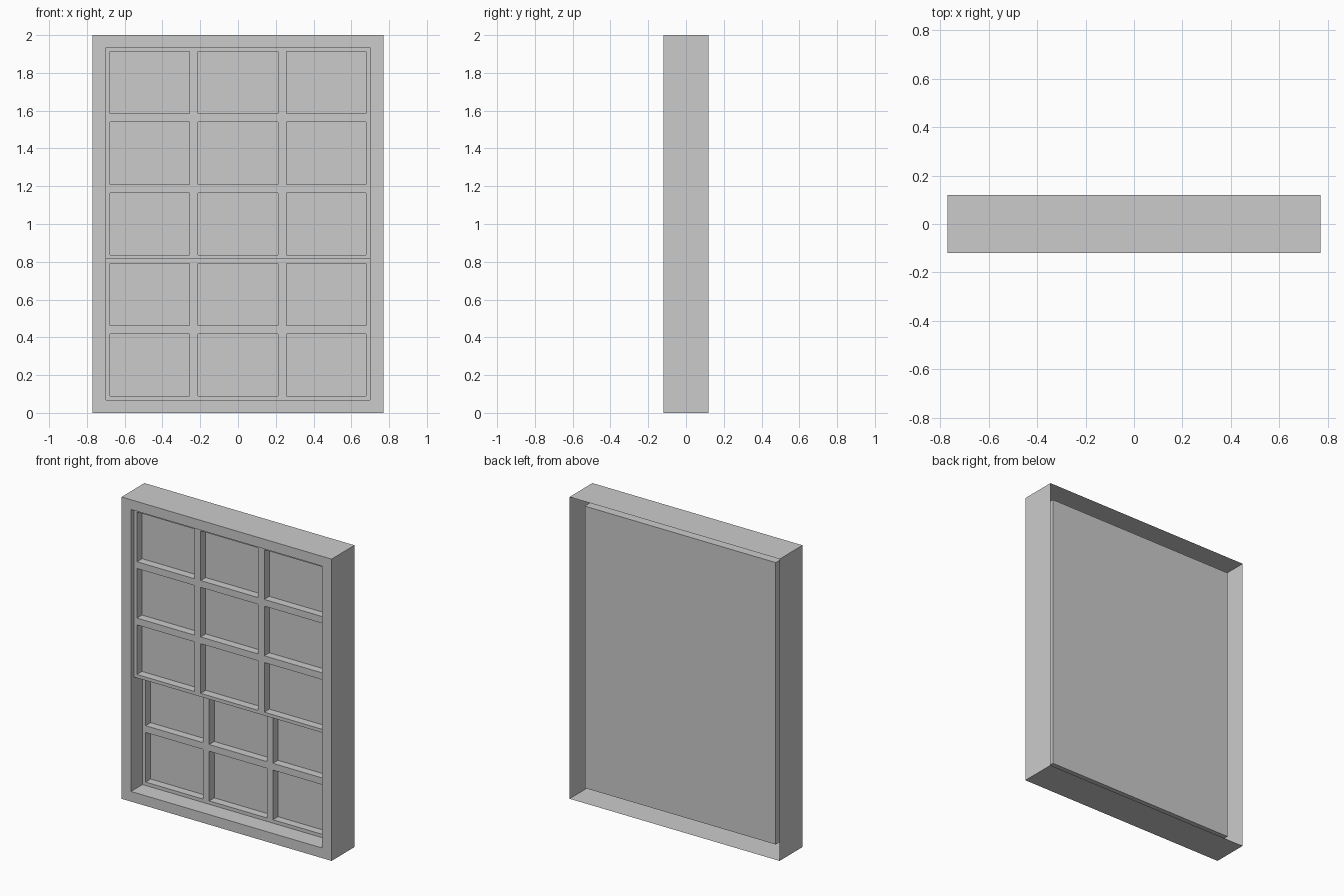
import bpy, bmesh

if "Cube" in bpy.data.objects:
    bpy.data.objects.remove(bpy.data.objects["Cube"])

# Sizes: rectangles are (x0, z0, x1, z1)
OUTER = (-0.77, 0.0, 0.77, 2.0)
OPEN = (-0.70, 0.067, 0.70, 1.935)
FRONT, BACK, PANEL_Y = -0.12, 0.12, 0.06
COLS, ROWS, BAR = 3, 5, 0.0225
CELL_W = (OPEN[2] - OPEN[0]) / COLS
CELL_H = (OPEN[3] - OPEN[1]) / ROWS


def loop(bm, r, y):
    """Four corner vertices of a rectangle, counter-clockwise from the front."""
    x0, z0, x1, z1 = r
    return [bm.verts.new((x, y, z)) for x, z in ((x0, z0), (x1, z0), (x1, z1), (x0, z1))]


def bridge(bm, a, b):
    for i in range(4):
        j = (i + 1) % 4
        bm.faces.new((a[i], a[j], b[j], b[i]))


def finish(bm, name):
    bmesh.ops.remove_doubles(bm, verts=bm.verts, dist=0.0005)
    mesh = bpy.data.meshes.new(name)
    bm.to_mesh(mesh)
    bm.free()
    bpy.context.collection.objects.link(bpy.data.objects.new(name, mesh))


# Outer frame: hollow shell, open at the back, with front rim and inner sleeve
bm = bmesh.new()
loops = [loop(bm, OUTER, BACK), loop(bm, OUTER, FRONT),
         loop(bm, OPEN, FRONT), loop(bm, OPEN, PANEL_Y)]
for a, b in zip(loops, loops[1:]):
    bridge(bm, a, b)
finish(bm, "window_frame")

# Flat panel closing the sleeve at the back
bm = bmesh.new()
bm.faces.new(reversed(loop(bm, OPEN, PANEL_Y)))
finish(bm, "back_panel")


def sash(name, first, last, y, depth, bottom_y=None):
    """Grid of glazing bars with a recessed pane in every cell."""
    bm = bmesh.new()
    for row in range(first, last):
        for col in range(COLS):
            x, z = OPEN[0] + col * CELL_W, OPEN[1] + row * CELL_H
            cell = (x, z, x + CELL_W, z + CELL_H)
            pane = (x + BAR, z + BAR, x + CELL_W - BAR, z + CELL_H - BAR)
            edge, lip, glass = loop(bm, cell, y), loop(bm, pane, y), loop(bm, pane, y + depth)
            bridge(bm, edge, lip)
            bridge(bm, lip, glass)
            bm.faces.new(glass)
    # Underside of a sash that stands proud of the one below
    if bottom_y is not None:
        z = OPEN[1] + first * CELL_H
        bm.faces.new([bm.verts.new((px, py, z)) for px, py in (
            (OPEN[0], bottom_y), (OPEN[2], bottom_y), (OPEN[2], y), (OPEN[0], y))])
    bmesh.ops.remove_doubles(bm, verts=bm.verts, dist=0.0005)
    # Merge the flat bars so only the real edges remain
    flat = [e for e in bm.edges if len(e.link_faces) == 2
            and all(abs(v.co.y - y) < 1e-5 for v in e.verts)
            and all(abs(f.normal.y) > 0.9 for f in e.link_faces)]
    finish(bm, name)


sash("upper_sash", 2, ROWS, -0.09, 0.053, bottom_y=0.0)
sash("lower_sash", 0, 2, 0.0, 0.053)
